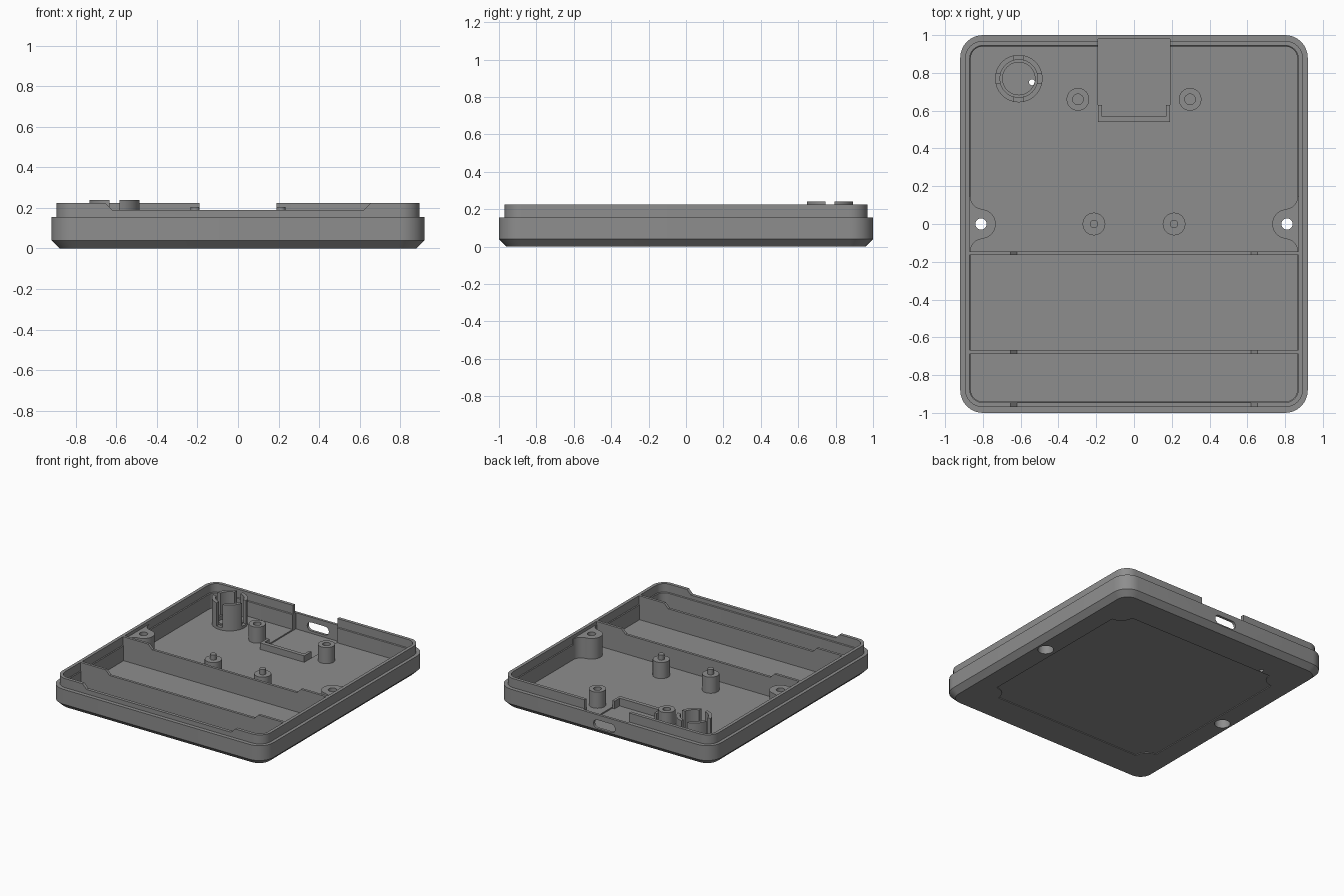
import bpy, bmesh, math
from mathutils import Matrix

if "Cube" in bpy.data.objects:
    bpy.data.objects.remove(bpy.data.objects["Cube"])

grey = bpy.data.materials.new("case_grey")
grey.diffuse_color = (0.27, 0.27, 0.27, 1)
grey.use_nodes = True
grey.node_tree.nodes["Principled BSDF"].inputs["Base Color"].default_value = grey.diffuse_color
FLOOR = 0.04


def make(name, bm):
    bmesh.ops.recalc_face_normals(bm, faces=bm.faces)
    me = bpy.data.meshes.new(name)
    bm.to_mesh(me)
    bm.free()
    me.materials.append(grey)
    ob = bpy.data.objects.new(name, me)
    bpy.context.collection.objects.link(ob)
    return ob


def loft(name, loops, closed=False):
    """Skin equal-length loops of 3D points; capped unless closed into a ring."""
    bm = bmesh.new()
    rings = [[bm.verts.new(p) for p in lp] for lp in loops]
    n = len(rings[0])
    pairs = list(zip(rings, rings[1:])) + ([(rings[-1], rings[0])] if closed else [])
    for a, b in pairs:
        for i in range(n):
            j = (i + 1) % n
            bm.faces.new((a[i], a[j], b[j], b[i]))
    if not closed:
        bm.faces.new(rings[0])
        bm.faces.new(rings[-1])
    return make(name, bm)


def arc(cx, cy, r, a0, a1, n):
    return [(cx + r * math.cos(math.radians(a0 + (a1 - a0) * i / n)),
             cy + r * math.sin(math.radians(a0 + (a1 - a0) * i / n))) for i in range(n + 1)]


def rounded(hx, hy, r, n=8):
    pts = []
    for k, (sx, sy) in enumerate([(1, 1), (-1, 1), (-1, -1), (1, -1)]):
        pts += arc(sx * (hx - r), sy * (hy - r), r, 90 * k, 90 * k + 90, n)
    return pts


def at(pts, z):
    return [(x, y, z) for x, y in pts]


def prism(name, pts, z0, z1):
    return loft(name, [at(pts, z0), at(pts, z1)])


def prism_y(name, pts, y0, y1):
    return loft(name, [[(x, y, z) for x, z in pts] for y in (y0, y1)])


def box(name, x0, x1, y0, y1, z0, z1):
    return prism(name, [(x0, y0), (x1, y0), (x1, y1), (x0, y1)], z0, z1)


def circle(x, y, r, n=32):
    return arc(x, y, r, 0, 360, n)[:-1]


def tube(name, x, y, r, ri, z0, z1):
    o, i = circle(x, y, r), circle(x, y, ri)
    return loft(name, [at(o, z0), at(o, z1), at(i, z1), at(i, z0)], True)


def cut(ob, *cutters):
    for c in cutters:
        m = ob.modifiers.new("cut", 'BOOLEAN')
        m.operation, m.solver, m.object = 'DIFFERENCE', 'EXACT', c
        bpy.context.view_layer.update()
        me = bpy.data.meshes.new_from_object(
            ob.evaluated_get(bpy.context.evaluated_depsgraph_get()))
        ob.modifiers.clear()
        ob.data = me


cutters = []


def cutter(ob):
    ob.hide_render = True
    cutters.append(ob)
    return ob


# Tray shell: chamfered base, stepped lip, cavity
body = loft("case_shell", [
    at(rounded(0.88, 0.96, 0.09), 0), at(rounded(0.92, 1.0, 0.12), 0.04),
    at(rounded(0.92, 1.0, 0.12), 0.155), at(rounded(0.895, 0.97, 0.095), 0.155),
    at(rounded(0.895, 0.97, 0.095), 0.225), at(rounded(0.87, 0.945, 0.07), 0.225),
    at(rounded(0.87, 0.945, 0.07), 0.16), at(rounded(0.865, 0.94, 0.065), 0.155),
    at(rounded(0.865, 0.94, 0.065), FLOOR)])

# Cutters for front dip, port pocket, port slot, vent hole, base panel and screws
dip = cutter(prism_y("dip_cutter", [(-0.62, 0.19), (0.62, 0.19), (0.69, 0.26), (-0.69, 0.26)],
                     -1.1, -0.1))
pocket = cutter(box("port_pocket_cutter", -0.19, 0.19, 0.56, 0.98, 0.03, 0.156))
gap = cutter(box("lip_gap_cutter", -0.19, 0.19, 0.9, 1.1, 0.155, 0.3))
slot_pts = arc(0.06, 0.082, 0.033, -90, 90, 10) + arc(-0.06, 0.082, 0.033, 90, 270, 10)
slot = cutter(prism_y("port_slot_cutter", slot_pts, 0.9, 1.1))
vent = cutter(prism("vent_cutter", circle(-0.54, 0.75, 0.016, 16), -0.1, 0.2))
panel_pts = []
for k, (sx, sy) in enumerate([(1, 1), (-1, 1), (-1, -1), (1, -1)]):
    panel_pts += arc(sx * 0.73, sy * 0.73, 0.1, 270 + 90 * k, 180 + 90 * k, 8)
panel = cutter(prism("base_panel_cutter", panel_pts, -0.05, 0.006))
screws = []
for s in (-1, 1):
    screws.append(cutter(prism("screw_head_cutter", circle(s * 0.81, 0, 0.056), -0.05, 0.1)))
    screws.append(cutter(prism("screw_hole_cutter", circle(s * 0.81, 0, 0.03), 0.05, 0.3)))
cut(body, dip, pocket, gap, slot, panel, vent, *screws)
smooth = [body]

# Screw bosses blended into the side walls
for s in (-1, 1):
    half = [(0.875, 0.15)] + arc(0.80, 0.145, 0.066, 0, -80, 6) + arc(0.81, 0, 0.078, 90, 180, 10)
    pts = half + [(x, -y) for x, y in reversed(half[:-1])]
    boss = prism("screw_boss", [(s * x, y) for x, y in pts], FLOOR - 0.005, 0.2)
    cut(boss, *screws)
    smooth.append(boss)

# Compartment dividers with lowered middle
for y in (-0.155, -0.677):
    prism_y("divider", [(-0.87, 0.035), (0.87, 0.035), (0.87, 0.225), (0.655, 0.225),
                        (0.62, 0.19), (-0.62, 0.19), (-0.655, 0.225), (-0.87, 0.225)],
            y - 0.01, y + 0.01)

# Board standoffs: pinned pair and hollow pair
for s in (-1, 1):
    post = prism("pin_standoff", circle(s * 0.212, 0, 0.06), 0.035, 0.165)
    pin = prism("locating_pin", circle(s * 0.212, 0, 0.022, 20), 0.16, 0.205)
    hollow = tube("screw_standoff", s * 0.297, 0.66, 0.06, 0.028, 0.035, 0.165)
    smooth += [post, pin, hollow]

# Slotted sounder holder with inner seat
ring = tube("sounder_holder", -0.61, 0.77, 0.126, 0.1, 0.035, 0.24)
cut(ring, cutter(box("slot_cutter_x", -0.8, -0.4, 0.745, 0.795, 0.06, 0.3)),
    cutter(box("slot_cutter_y", -0.635, -0.585, 0.6, 0.95, 0.06, 0.3)))
seat = tube("sounder_seat", -0.61, 0.77, 0.102, 0.086, 0.035, 0.07)
smooth += [ring, seat]

# Board stop bracket in front of the port
prism("port_bracket", [(-0.19, 0.54), (0.19, 0.54), (0.19, 0.63), (0.17, 0.63), (0.17, 0.57),
                       (-0.17, 0.57), (-0.17, 0.63), (-0.19, 0.63)], 0.025, 0.09)

for c in cutters:
    bpy.data.objects.remove(c)

for ob in smooth:
    bpy.ops.object.select_all(action='DESELECT')
    ob.select_set(True)
    bpy.context.view_layer.objects.active = ob
    bpy.ops.object.shade_smooth_by_angle(angle=math.radians(30))
